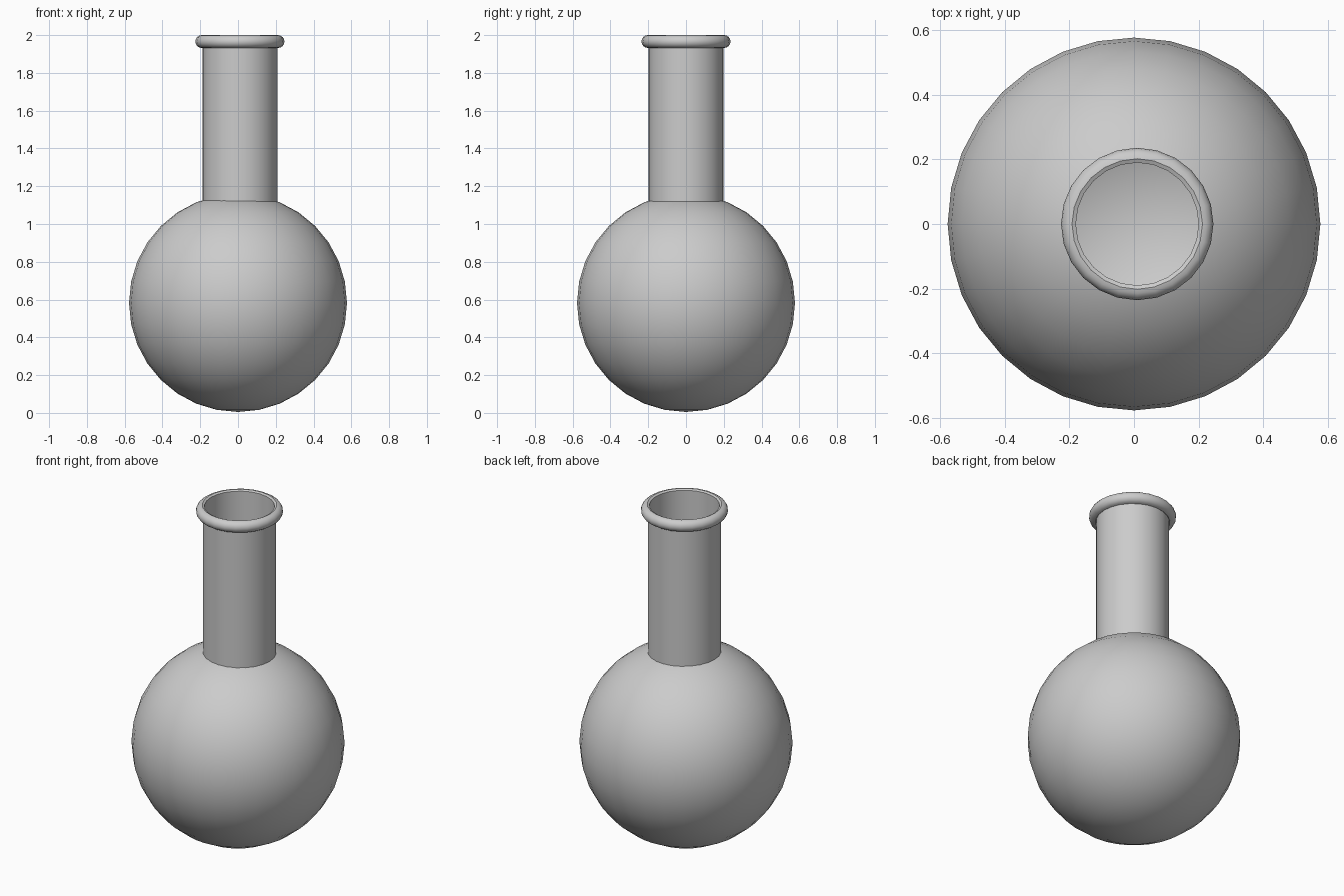
import bpy, bmesh
from math import cos, sin, pi

if "Cube" in bpy.data.objects:
    bpy.data.objects.remove(bpy.data.objects["Cube"])

NECK_X = 0.01      # the neck sits slightly off centre
SIDES = 24


def lathe(name, profile, x, sides=SIDES):
    """Revolve a closed (radius, z) profile about a vertical axis."""
    bm = bmesh.new()
    rings = [[bm.verts.new((x + r * cos(2 * pi * i / sides), r * sin(2 * pi * i / sides), z))
              for r, z in profile] for i in range(sides)]
    n = len(profile)
    for i in range(sides):
        a, b = rings[i], rings[(i + 1) % sides]
        for j in range(n):
            k = (j + 1) % n
            bm.faces.new((a[j], b[j], b[k], a[k]))
    bmesh.ops.recalc_face_normals(bm, faces=bm.faces)
    mesh = bpy.data.meshes.new(name)
    bm.to_mesh(mesh)
    bm.free()
    obj = bpy.data.objects.new(name, mesh)
    bpy.context.collection.objects.link(obj)
    return obj


def smooth(obj):
    bpy.ops.object.select_all(action='DESELECT')
    obj.select_set(True)
    bpy.context.view_layer.objects.active = obj
    bpy.ops.object.shade_smooth_by_angle(angle=0.6)


# Hollow round bulb
bpy.ops.mesh.primitive_uv_sphere_add(segments=32, ring_count=16, radius=0.577,
                                     location=(0, 0, 0.582))
bulb = bpy.context.object
bulb.name = "bulb"
wall = bulb.modifiers.new("wall", 'SOLIDIFY')
wall.thickness = 0.01
wall.offset = -1

# Cutter that opens the bulb under the neck
bpy.ops.mesh.primitive_cylinder_add(vertices=SIDES, radius=0.191, depth=0.4,
                                    location=(NECK_X, 0, 1.15), rotation=(0, 0, pi / 2))
cutter = bpy.context.object
cutter.name = "neck_cutter"
cut = bulb.modifiers.new("neck_hole", 'BOOLEAN')
cut.operation = 'DIFFERENCE'
cut.solver = 'EXACT'
cut.object = cutter
bpy.context.view_layer.objects.active = bulb
for mod in ("wall", "neck_hole"):
    bpy.ops.object.modifier_apply(modifier=mod)
bpy.data.objects.remove(cutter)
smooth(bulb)

# Thin neck tube, its foot embedded in the bulb wall
neck = lathe("neck", [(0.19, 1.107), (0.199, 1.107), (0.199, 1.965), (0.19, 1.965)], NECK_X)
smooth(neck)

# Rounded rim rolled outward around the mouth
curl = [(0.202 + 0.034 * cos(a), 1.966 + 0.034 * sin(a))
        for a in (-pi / 2 + pi * i / 8 for i in range(9))]
rim = lathe("rim", [(0.19, 1.94)] + curl + [(0.19, 1.994)], NECK_X)
smooth(rim)
